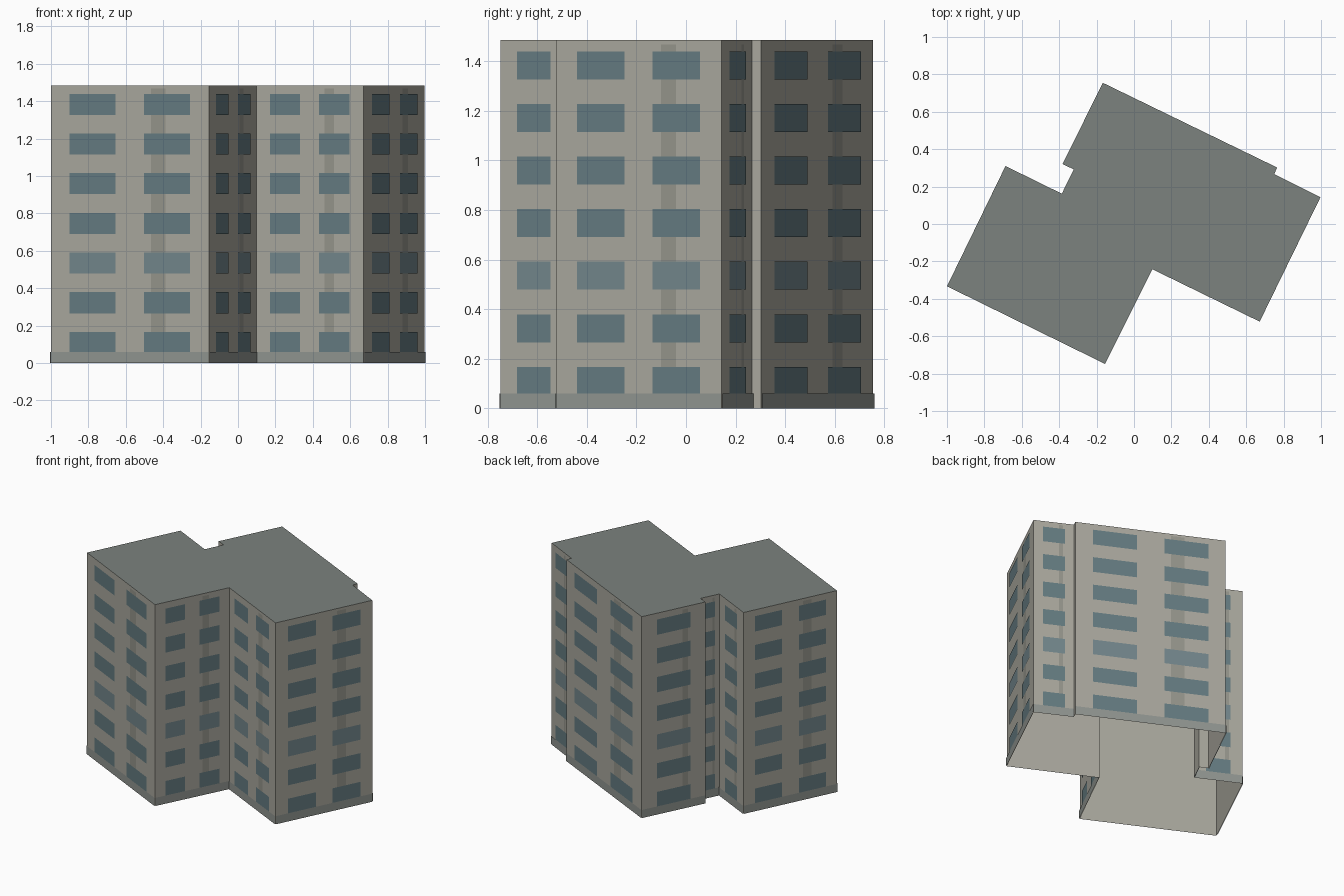
import bpy, bmesh
from mathutils import Vector

if "Cube" in bpy.data.objects:
    bpy.data.objects.remove(bpy.data.objects["Cube"])

HEIGHT = 1.485
FLOORS = 7
PITCH = HEIGHT / FLOORS

# Footprint, counter-clockwise; each corner starts a wall with (margin, width)
# fractions for its windows and the number of windows on that wall.
PLAN = [
    ((-1.00, -0.333), 2, 0.118, 0.292),
    ((-0.155, -0.748), 2, 0.135, 0.268),
    ((0.098, -0.242), 2, 0.130, 0.282),
    ((0.672, -0.522), 2, 0.127, 0.289),
    ((0.997, 0.143), 1, 0.226, 0.548),
    ((0.750, 0.267), 0, 0, 0),
    ((0.765, 0.302), 2, 0.115, 0.294),
    ((-0.167, 0.755), 1, 0.234, 0.532),
    ((-0.382, 0.320), 0, 0, 0),
    ((-0.322, 0.292), 1, 0.25, 0.50),
    ((-0.386, 0.162), 1, 0.25, 0.50),
    ((-0.687, 0.310), 2, 0.120, 0.288),
]


def make_object(name, quads, color):
    bm = bmesh.new()
    for q in quads:
        bm.faces.new([bm.verts.new(p) for p in q])
    bmesh.ops.remove_doubles(bm, verts=bm.verts[:], dist=1e-5)
    mesh = bpy.data.meshes.new(name)
    bm.to_mesh(mesh)
    bm.free()
    obj = bpy.data.objects.new(name, mesh)
    bpy.context.collection.objects.link(obj)
    mat = bpy.data.materials.new(name + "_paint")
    mat.diffuse_color = (*color, 1)
    mat.use_nodes = True
    mat.node_tree.nodes["Principled BSDF"].inputs["Base Color"].default_value = mat.diffuse_color
    mesh.materials.append(mat)
    return obj


def panel(a, b, f0, f1, z0, z1, out=0.0):
    """Upright rectangle on wall a-b between two fractions of its length."""
    d = (b - a).normalized()
    shift = Vector((d.y, -d.x)) * out
    p, q = a.lerp(b, f0) + shift, a.lerp(b, f1) + shift
    return [(p.x, p.y, z0), (q.x, q.y, z0), (q.x, q.y, z1), (p.x, p.y, z1)]


walls, plinth, strips, windows, pale_windows = [], [], [], [], []
corners = [Vector(row[0]) for row in PLAN]
for i, (_, count, margin, width) in enumerate(PLAN):
    a, b = corners[i], corners[(i + 1) % len(corners)]
    walls.append(panel(a, b, 0, 1, 0, HEIGHT))
    if not count:
        continue
    plinth.append(panel(a, b, 0, 1, 0, 0.06, 0.005))
    strips.append(panel(a, b, 0.635, 0.725, 0.06, 1.468, 0.002))
    starts = [margin] if count == 1 else [margin, 1 - margin - width]
    for floor in range(FLOORS):
        z = PITCH * floor + 0.054
        target = pale_windows if floor == 2 else windows
        for s in starts:
            target.append(panel(a, b, s, s + width, z, z + 0.113, 0.004))

# Open-bottomed shell and flat roof
make_object("walls", walls, (0.40, 0.39, 0.34))
make_object("roof", [[(c.x, c.y, HEIGHT) for c in corners]], (0.20, 0.225, 0.21))

# Facade layers lying just in front of the walls
make_object("plinth_band", plinth, (0.28, 0.30, 0.28))
make_object("vertical_strips", strips, (0.30, 0.30, 0.26))
make_object("windows", windows, (0.13, 0.20, 0.22))
make_object("pale_windows", pale_windows, (0.17, 0.24, 0.26))
